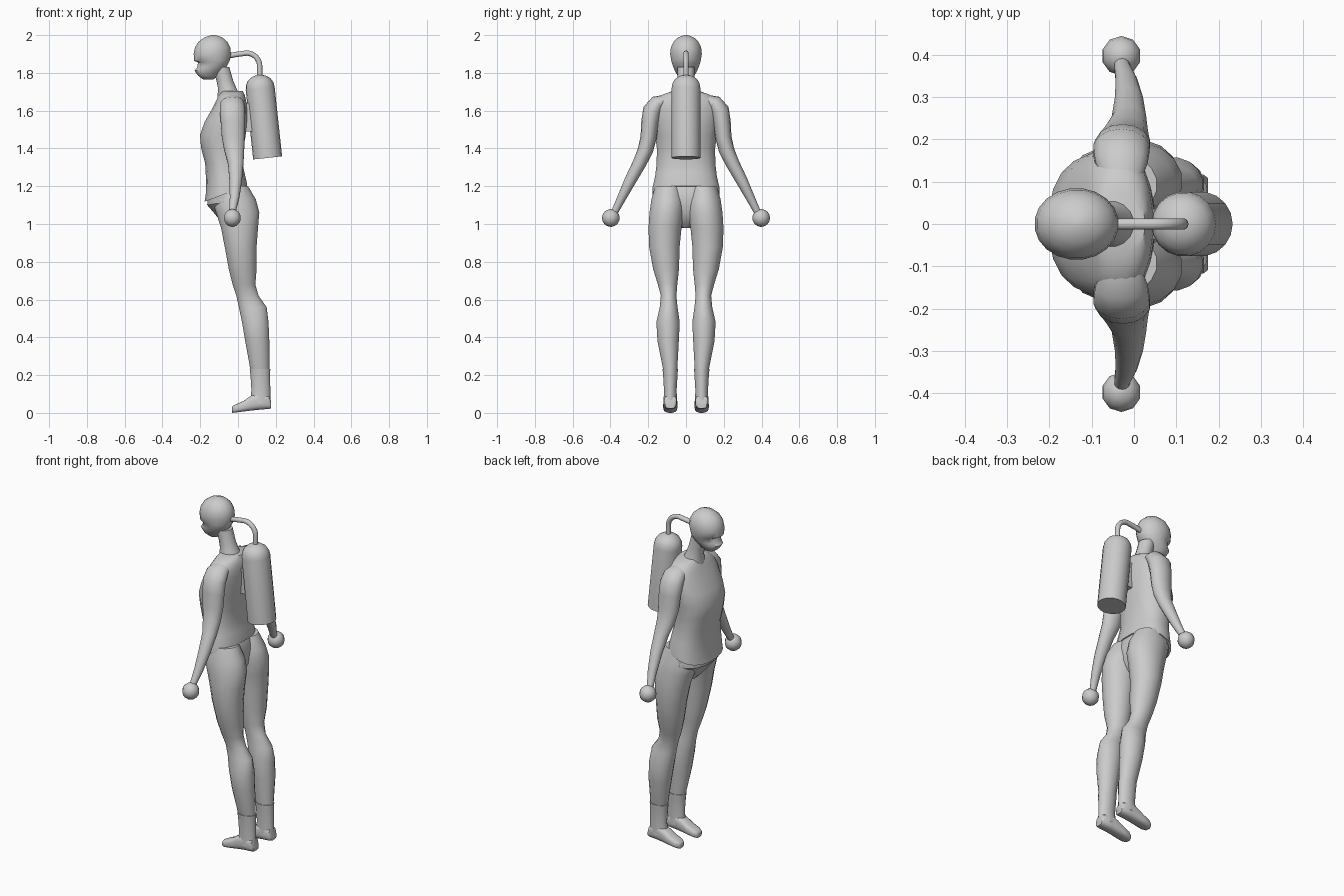
import bpy, bmesh, math
from mathutils import Vector

grey = bpy.data.materials.new("plain_grey")
grey.diffuse_color = (0.6, 0.6, 0.6, 1)


def loft(name, rings, sides=16, power=2.0, mirror=False, angle=40):
    """Skin a list of (centre, u, v) rings and cap both ends."""
    bm = bmesh.new()
    loops = []
    for c, u, v in rings:
        loop = []
        for i in range(sides):
            a = 2 * math.pi * (i + 0.5) / sides
            ca, sa = math.cos(a), math.sin(a)
            p = c + u * math.copysign(abs(ca) ** (2 / power), ca)
            loop.append(bm.verts.new(p + v * math.copysign(abs(sa) ** (2 / power), sa)))
        loops.append(loop)
    for a, b in zip(loops, loops[1:]):
        for i in range(sides):
            j = (i + 1) % sides
            bm.faces.new((a[i], a[j], b[j], b[i]))
    bm.faces.new(loops[0])
    bm.faces.new(loops[-1])
    bmesh.ops.recalc_face_normals(bm, faces=bm.faces)
    mesh = bpy.data.meshes.new(name)
    bm.to_mesh(mesh)
    bm.free()
    mesh.materials.append(grey)
    mesh.shade_smooth()
    mesh.set_sharp_from_angle(angle=math.radians(angle))
    ob = bpy.data.objects.new(name, mesh)
    bpy.context.collection.objects.link(ob)
    if mirror:
        m = ob.modifiers.new("mirror", 'MIRROR')
        m.use_axis = (False, True, False)
    return ob


def level(z, front, back, y0, y1, tilt=0.0):
    """Nearly horizontal ring given by its x and y limits; tilt raises the back."""
    return (Vector(((front + back) / 2, (y0 + y1) / 2, z)),
            Vector(((back - front) / 2, 0, tilt)), Vector((0, (y1 - y0) / 2, 0)))


def body(name, rows, **kw):
    """Centred part from rows of (z, front x, back x, half width, tilt)."""
    return loft(name, [level(r[0], r[1], r[2], -r[3], r[3], r[4] if len(r) > 4 else 0)
                       for r in rows], **kw)


def tube(name, rows, side, **kw):
    """Rings square to a path of (x, y, z, radius along side, other radius)."""
    pts = [Vector(r[:3]) for r in rows]
    rings = []
    for i, r in enumerate(rows):
        t = (pts[min(i + 1, len(pts) - 1)] - pts[max(i - 1, 0)]).normalized()
        rings.append((pts[i], side * r[3], t.cross(side).normalized() * r[4]))
    return loft(name, rings, **kw)


X, Y = Vector((1, 0, 0)), Vector((0, 1, 0))

# Head with a brow ledge and a recessed eye band
body("head", [
    (1.765, -.185, -.13, .022), (1.785, -.212, -.105, .045), (1.812, -.231, -.075, .06),
    (1.828, -.217, -.062, .067), (1.855, -.213, -.048, .076), (1.864, -.233, -.043, .079),
    (1.90, -.236, -.036, .085), (1.935, -.229, -.04, .081), (1.965, -.21, -.056, .067),
    (1.988, -.178, -.083, .042), (2.0, -.14, -.12, .01)], sides=20, angle=50)

# Neck
body("neck", [(1.83, -.135, -.045, .046), (1.76, -.115, -.025, .044),
              (1.72, -.107, -.008, .05), (1.66, -.11, .02, .065)])

# Sleeveless vest with a hem dipping at the front
body("vest", [
    (1.16, -.178, .05, .180, .042), (1.19, -.172, .047, .178, .035),
    (1.25, -.17, .036, .165, .02), (1.32, -.175, .025, .157), (1.40, -.196, .03, .156),
    (1.47, -.203, .042, .165), (1.54, -.178, .048, .175), (1.61, -.138, .048, .178),
    (1.655, -.116, .044, .165), (1.685, -.1, .036, .125), (1.703, -.088, .026, .075)],
    sides=20, power=2.3, angle=50)

# Hips
body("hips", [(1.25, -.15, .02, .15), (1.18, -.162, .045, .17, .02),
              (1.12, -.165, .06, .178, .02), (1.06, -.13, .055, .14),
              (1.01, -.09, .03, .07), (.98, -.06, .0, .025)], power=2.2)

# Legs
loft("leg", [level(*r) for r in [
    (1.2, -.11, .055, .02, .165), (1.13, -.14, .097, .007, .185),
    (1.06, -.118, .115, .009, .195), (.98, -.092, .108, .022, .2),
    (.88, -.072, .1, .032, .197), (.76, -.05, .1, .036, .175),
    (.68, -.03, .093, .045, .15), (.62, -.01, .11, .05, .134),
    (.56, .003, .153, .044, .14), (.48, .02, .163, .032, .158),
    (.38, .037, .167, .037, .152), (.22, .066, .168, .046, .12)]], mirror=True)

# Boots: ankle shaft and foot
loft("boot_shaft", [level(*r) for r in [
    (.232, .061, .172, .042, .125), (.2, .065, .171, .044, .122),
    (.12, .07, .172, .049, .117), (.05, .062, .174, .046, .12)]], mirror=True)
loft("boot_foot", [(Vector((x, .083, (z0 + z1) / 2)), Vector((0, w, 0)),
                    Vector((0, 0, (z1 - z0) / 2))) for x, z0, z1, w in [
    (.175, .024, .06, .026), (.165, .021, .09, .034), (.11, .016, .11, .036),
    (.07, .012, .092, .037), (.03, .007, .064, .038), (-.01, .002, .046, .036),
    (-.028, .0, .037, .025), (-.033, .004, .03, .014)]], power=3, mirror=True)

# Arms
tube("arm", [
    (-.03, .11, 1.655, .05, .03), (-.03, .15, 1.64, .064, .043),
    (-.03, .177, 1.6, .068, .052), (-.027, .19, 1.54, .066, .047),
    (-.025, .198, 1.46, .062, .043), (-.02, .215, 1.39, .054, .041),
    (-.012, .247, 1.32, .042, .036), (-.012, .295, 1.23, .034, .031),
    (-.018, .34, 1.14, .026, .024), (-.028, .372, 1.075, .019, .019),
    (-.03, .39, 1.04, .018, .018)], X, sides=14, mirror=True, angle=60)

# Ball hands
loft("hand", [(Vector((-.03, .398, 1.032 - .047 * math.cos(a))),
               X * .047 * math.sin(a), Y * .047 * math.sin(a))
              for a in [math.pi * (.03 + .94 * k / 8) for k in range(9)]],
     sides=10, mirror=True, angle=60)

# Tank on the back, leaning with the body
foot, axis = Vector((.157, 0, 1.35)), Vector((-.107, 0, .994))
tube("tank", [(*(foot + axis * s), r, r) for s, r in [
    (0, .077), (.37, .077), (.395, .073), (.418, .06), (.435, .036), (.442, .01)]],
    Y, sides=18)

# Bracket between tank and vest
body("tank_bracket", [(1.49, .02, .1, .05), (1.64, .02, .09, .05)], sides=4)

# Hose arching from the head to the tank
arc = [(.045 + .07 * math.sin(a), 0, 1.835 + .07 * math.cos(a))
       for a in [math.pi / 2 * k / 8 for k in range(9)]]
path = [(-.07, 0, 1.885), (-.02, 0, 1.896)] + arc + [(.115, 0, 1.77)]
tube("hose", [(*p, .014, .014) for p in path], Y, sides=10, angle=60)
